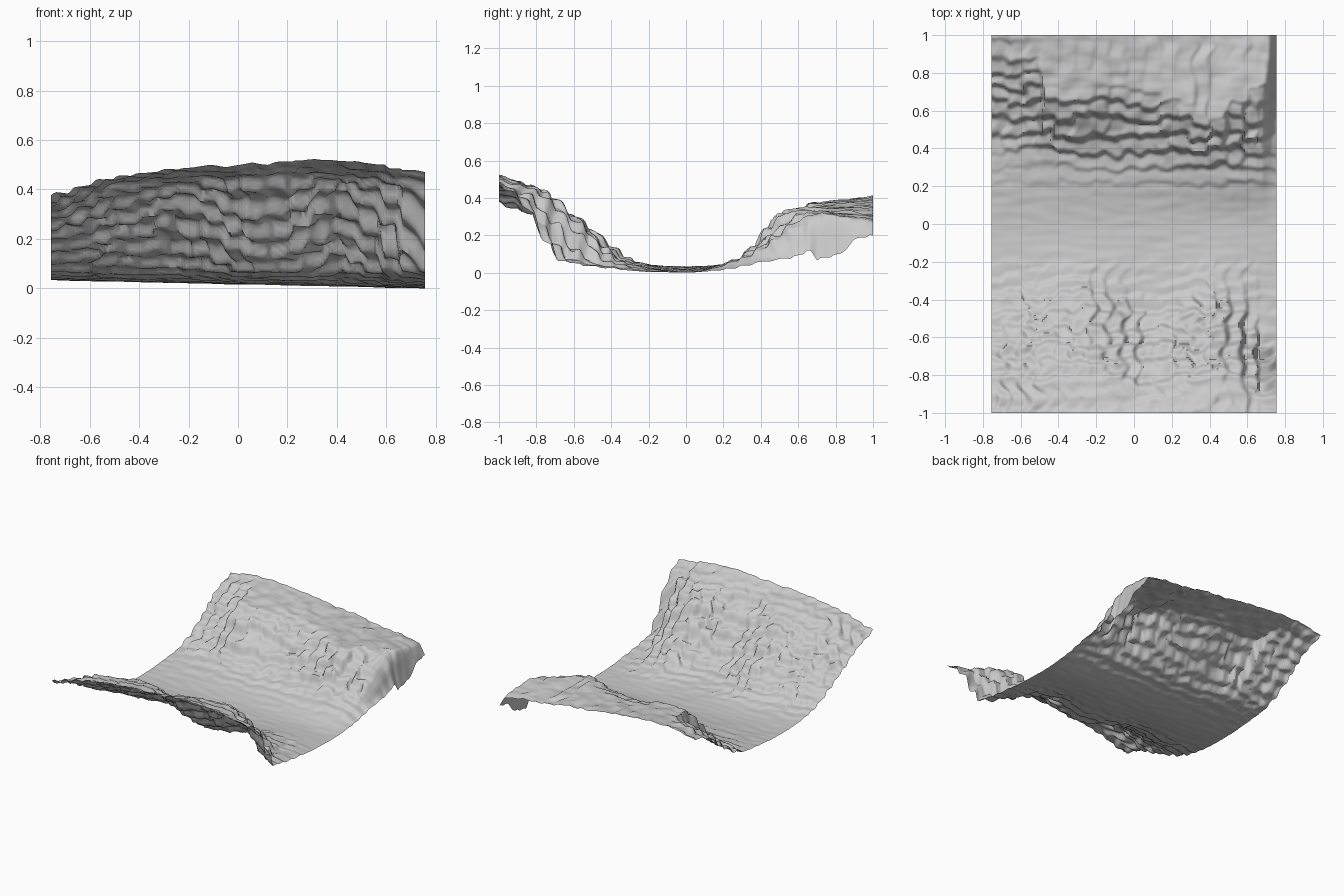
import bpy, bmesh
from math import floor
from mathutils import Vector, noise

if "Cube" in bpy.data.objects:
    bpy.data.objects.remove(bpy.data.objects["Cube"])

NX, NY, HX = 150, 198, 0.755
STEP_Y, STEP_X = 0.085, 0.09

# Wall stations: x, toe y, rim y, rim height, outer edge height
FRONT = [(-.755, .34, .92, .34, .375), (-.5, .32, .86, .43, .45),
         (-.25, .29, .77, .43, .485), (-.1, .36, .83, .45, .495),
         (.05, .46, .88, .45, .50), (.25, .42, .85, .47, .52),
         (.42, .34, .76, .44, .515), (.58, .46, .83, .44, .50),
         (.66, .62, .90, .43, .48), (.755, .68, .90, .42, .475)]
BACK = [(-.755, .43, .97, .36, .375), (-.64, .37, .94, .38, .395),
        (-.52, .35, .88, .39, .412), (-.45, .34, .68, .37, .41),
        (-.30, .33, .67, .37, .40), (-.1, .32, .73, .36, .38),
        (.1, .30, .70, .345, .355), (.28, .28, .62, .35, .335),
        (.42, .27, .53, .33, .31), (.55, .25, .66, .33, .30),
        (.68, .28, .74, .32, .28), (.715, .36, .80, .31, .27),
        (.755, .46, .98, .19, .20)]


def smooth(t):
    t = min(1, max(0, t))
    return t * t * (3 - 2 * t)


def n3(x, y, z):
    return noise.noise(Vector((x, y, z)))


def station(table, x):
    """Wall parameters blended between neighbouring stations."""
    x = min(HX, max(-HX, x))
    for a, b in zip(table, table[1:]):
        if x <= b[0]:
            t = (x - a[0]) / (b[0] - a[0])
            return [p + (q - p) * t for p, q in zip(a[1:], b[1:])]
    return table[-1][1:]


def terrace(v, step, sharp):
    """Turn a steady slope into benches with steep risers."""
    i = floor(v / step)
    f = v / step - i
    return (i + smooth((f - .5) * sharp + .5)) * step


def height(x, y):
    floor_z = .017 - .022 * x
    # soft blocks along the wall, each row of blocks shifted like masonry
    shift = .10 * n3(0, y * 8, 4) + .03 * n3(x * 6, y * 10, 2)
    bx = terrace(x + shift, STEP_X, 2.6) - shift
    if x > .66:
        bx = x
    # ragged benches across the wall
    wob = .05 * n3(bx * 7, y * 4, 5) + .022 * n3(x * 17, y * 8, 9)
    toe, rim, rim_z, edge_z = station(FRONT if y < 0 else BACK, bx)
    d = abs(y)
    e = .25 * d + .1 * wob + .75 * terrace(d + wob, STEP_Y, 2.6)
    e -= .6 * wob
    e = d + (e - d) * smooth((d - .08) / .22) * (1 - .5 * smooth((d - rim) / .1))
    toe_z = .068
    if e < toe:
        z = floor_z + (toe_z - floor_z) * (max(0, e) / toe) ** (2.2 if y < 0 else 1.7)
    elif e < rim:
        t = (e - toe) / (rim - toe)
        k = .3 if y < 0 else .6
        z = toe_z + (rim_z - toe_z) * ((1 - k) * t + k * smooth(t))
    else:
        z = rim_z + (edge_z - rim_z) * min(1, (e - rim) / max(.02, 1 - rim))
    # fine weathering
    z += .010 * smooth((d - .25) / .3) * n3(x * 11, y * 11, 1)
    return z + .003 * n3(x * 7, y * 25, 3)


# Canyon surface: an open sheet with two eroded walls and a valley floor
bm = bmesh.new()
rows = []
for j in range(NY + 1):
    y = -1 + 2 * j / NY
    row = []
    for i in range(NX + 1):
        x = -HX + 2 * HX * i / NX
        z = height(x, y)
        # notch in the right-hand end of the back wall
        if x > .70 and y > .5:
            z -= (x - .70) / .055 * .06 * smooth((y - .66) / .05) * smooth((.92 - y) / .1)
        row.append(bm.verts.new((x, y, z)))
    rows.append(row)
for a, b in zip(rows, rows[1:]):
    for i in range(NX):
        bm.faces.new((a[i], a[i + 1], b[i + 1], b[i]))

# Rest the lowest point on the ground
low = min(v.co.z for v in bm.verts)
for v in bm.verts:
    v.co.z -= low

mesh = bpy.data.meshes.new("canyon_terrain")
bm.to_mesh(mesh)
bm.free()
canyon = bpy.data.objects.new("canyon_terrain", mesh)
bpy.context.collection.objects.link(canyon)
# Fit the exact footprint: 1.51 wide, 2 long
bpy.context.view_layer.objects.active = canyon
canyon.select_set(True)
bpy.ops.object.shade_smooth_by_angle(angle=1.0)
